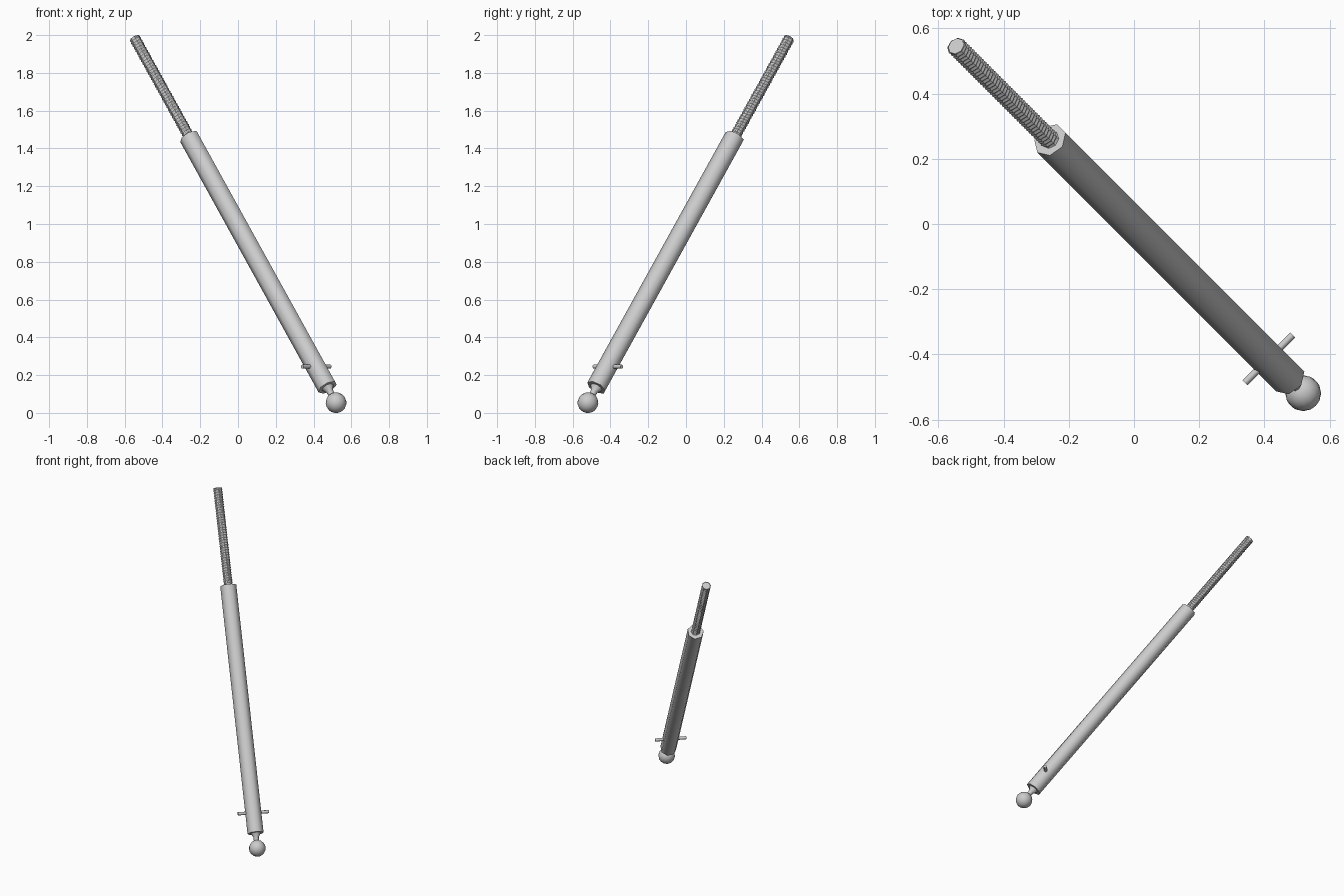
import bpy
import bmesh
from math import cos, sin, pi, radians
from mathutils import Matrix, Vector

if "Cube" in bpy.data.objects:
    bpy.data.objects.remove(bpy.data.objects["Cube"], do_unlink=True)

# Slanted frame: origin at the ball, local z along the rod, local x along the pin
BALL = Vector((0.519, -0.519, 0.054))
TIP = Vector((-0.546, 0.546, 1.982))
LENGTH = (TIP - BALL).length
axis_z = (TIP - BALL).normalized()
axis_x = Vector((1, 1, 0)).normalized()
axis_y = axis_z.cross(axis_x)
FRAME = Matrix.Translation(BALL) @ Matrix((axis_x, axis_y, axis_z)).transposed().to_4x4()


def finish(name, bm, smooth=60):
    mesh = bpy.data.meshes.new(name)
    bm.to_mesh(mesh)
    bm.free()
    obj = bpy.data.objects.new(name, mesh)
    bpy.context.collection.objects.link(obj)
    obj.matrix_world = FRAME
    bpy.ops.object.select_all(action='DESELECT')
    obj.select_set(True)
    bpy.context.view_layer.objects.active = obj
    bpy.ops.object.shade_smooth_by_angle(angle=radians(smooth))
    return obj


def lathe(name, profile, sides):
    """Capped solid from (radius, height) pairs, listed bottom to top."""
    bm = bmesh.new()
    rings = []
    for radius, height in profile:
        angles = [pi + 2 * pi * k / sides for k in range(sides)]
        rings.append([bm.verts.new((radius * cos(a), radius * sin(a), height)) for a in angles])
    for low, high in zip(rings, rings[1:]):
        for k in range(sides):
            n = (k + 1) % sides
            bm.faces.new((low[k], low[n], high[n], high[k]))
    bm.faces.new(rings[0][::-1])
    bm.faces.new(rings[-1])
    return finish(name, bm)


def thread(name, minor, major, start, end, turns, sides):
    """Helical ridge wound around the local z axis."""
    bm = bmesh.new()
    pitch = (end - start) / (turns + 1)
    inner, outer = [], []
    for i in range((turns + 1) * sides + 1):
        a = 2 * pi * i / sides
        z = start + pitch * i / sides
        inner.append(bm.verts.new((minor * cos(a), minor * sin(a), z)))
        outer.append(bm.verts.new((major * cos(a), major * sin(a), min(z + pitch / 2, end))))
    for i in range(turns * sides):
        bm.faces.new((inner[i], inner[i + 1], outer[i + 1], outer[i]))
        bm.faces.new((outer[i], outer[i + 1], inner[i + 1 + sides], inner[i + sides]))
    # Last half ridge up to the tip
    for i in range(turns * sides, len(inner) - 1):
        bm.faces.new((inner[i], inner[i + 1], outer[i + 1], outer[i]))
    return finish(name, bm, 30)


# Ball end
bm = bmesh.new()
bmesh.ops.create_uvsphere(bm, u_segments=14, v_segments=10, radius=0.055)
finish("ball_end", bm)

# Neck flaring into the tube
lathe("ball_neck", [(0.018, 0.03), (0.018, 0.075), (0.036, 0.105)], 8)

# Main tube
TUBE_TOP = 1.785
lathe("tube", [(0.0545, 0.102), (0.0545, TUBE_TOP)], 7)

# Threaded rod
lathe("rod_core", [(0.027, TUBE_TOP - 0.05), (0.027, LENGTH)], 8)
thread("rod_thread", 0.0265, 0.031, TUBE_TOP - 0.04, LENGTH, 40, 8)

# Cross pin
bm = bmesh.new()
place = Matrix.Translation((0, 0, 0.242)) @ Matrix.Rotation(pi / 2, 4, 'Y')
bmesh.ops.create_cone(bm, cap_ends=True, segments=8, radius1=0.011, radius2=0.011,
                      depth=0.208, matrix=place)
finish("cross_pin", bm)
